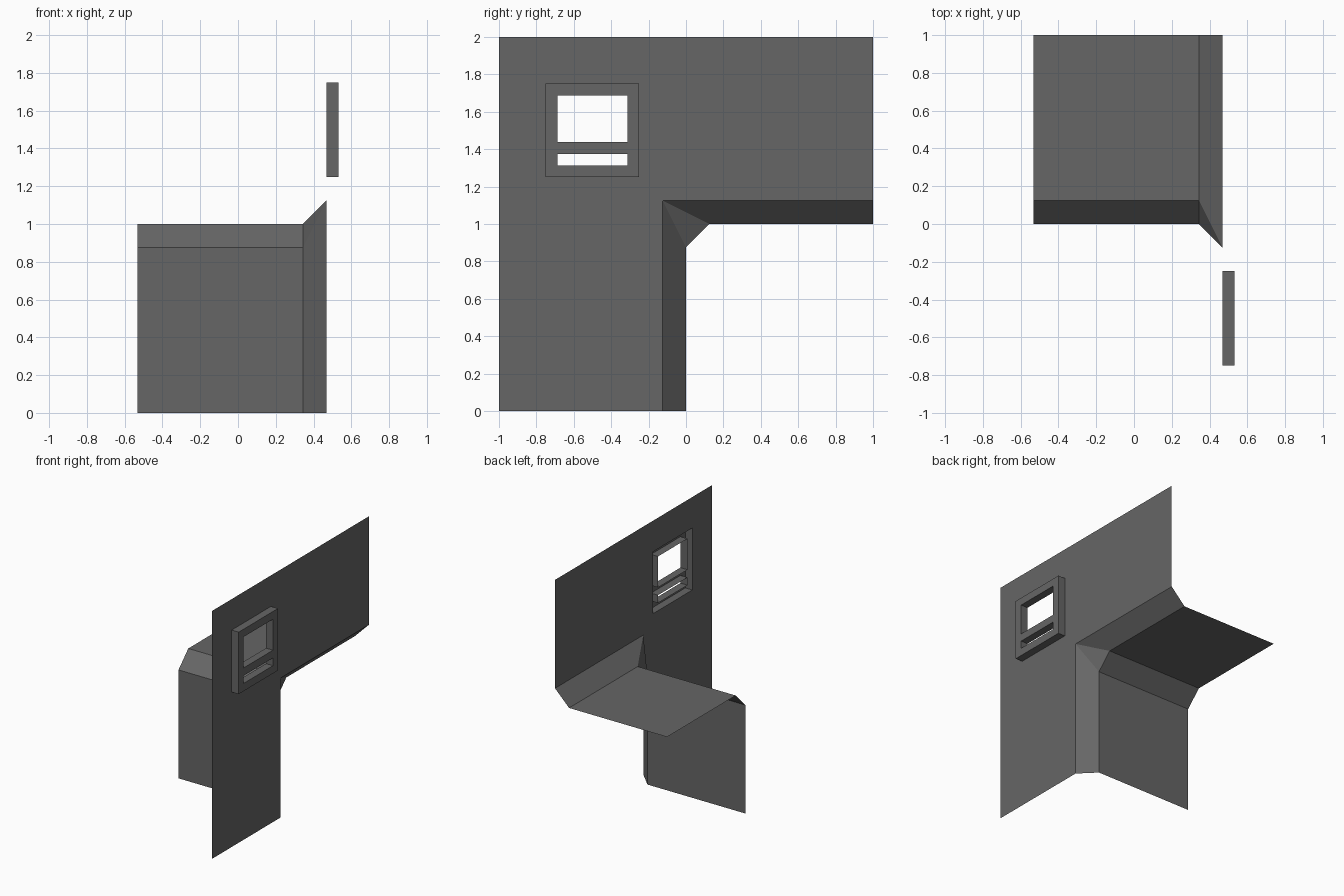
import bpy, bmesh

if "Cube" in bpy.data.objects:
    bpy.data.objects.remove(bpy.data.objects["Cube"])

grey = bpy.data.materials.new("dark grey")
grey.diffuse_color = (0.133, 0.133, 0.133, 1)
grey.use_nodes = True
grey.node_tree.nodes["Principled BSDF"].inputs["Base Color"].default_value = grey.diffuse_color

XL, XW, XF = -0.53125, 0.46875, 0.53125   # left edge, side wall, window front
B = 0.125                                 # chamfer size
XB = XW - B


def make(name, faces):
    """Build one sheet object from a list of polygons."""
    bm = bmesh.new()
    for f in faces:
        bm.faces.new([bm.verts.new(p) for p in f])
    bmesh.ops.remove_doubles(bm, verts=bm.verts[:], dist=1e-5)
    mesh = bpy.data.meshes.new(name)
    bm.to_mesh(mesh)
    bm.free()
    mesh.materials.append(grey)
    ob = bpy.data.objects.new(name, mesh)
    bpy.context.collection.objects.link(ob)
    return ob


def panel(x, ys, zs, skip):
    """Grid of quads facing +x, leaving out the cells where skip(y, z) is true."""
    out = []
    for y0, y1 in zip(ys, ys[1:]):
        for z0, z1 in zip(zs, zs[1:]):
            if not skip((y0 + y1) / 2, (z0 + z1) / 2):
                out.append([(x, y0, z0), (x, y1, z0), (x, y1, z1), (x, y0, z1)])
    return out


def tube(y0, y1, z0, z1, inward):
    """Four sides joining the side wall to the window front."""
    c = [(y0, z0), (y1, z0), (y1, z1), (y0, z1)]
    out = []
    for a, b in zip(c, c[1:] + c[:1]):
        q = [(XW, *a), (XW, *b), (XF, *b), (XF, *a)]
        out.append(q[::-1] if inward else q)
    return out


# side wall: L-shaped sheet with a window opening
make("side_wall", panel(
    XW, [-1, -0.75, -0.25, -B, 1], [0, 1 + B, 1.25, 1.75, 2],
    lambda y, z: (y > -B and z < 1 + B) or (-0.75 < y < -0.25 and 1.25 < z < 1.75)))

# window frame: hollow raised frame with a crossbar and two openings
panes = [(1.3125, 1.375), (1.4375, 1.6875)]
frame = panel(
    XF, [-0.75, -0.6875, -0.3125, -0.25],
    [1.25, 1.3125, 1.375, 1.4375, 1.6875, 1.75],
    lambda y, z: abs(y + 0.5) < 0.1 and any(a < z < b for a, b in panes))
frame += tube(-0.75, -0.25, 1.25, 1.75, False)
for a, b in panes:
    frame += tube(-0.6875, -0.3125, a, b, True)
make("window_frame", frame)

# front wall, ledge top and the chamfer between them
make("front_wall", [[(XL, 0, 0), (XB, 0, 0), (XB, 0, 1 - B), (XL, 0, 1 - B)]])
make("ledge_top", [[(XL, B, 1), (XB, B, 1), (XB, 1, 1), (XL, 1, 1)]])
make("ledge_chamfer", [[(XL, 0, 1 - B), (XB, 0, 1 - B), (XB, B, 1), (XL, B, 1)]])

# chamfers joining the side wall to the front wall and ledge, with corner triangle
corner, low, high = (XW, -B, 1 + B), (XB, 0, 1 - B), (XB, B, 1)
make("wall_chamfer", [
    [(XB, 0, 0), (XW, -B, 0), corner, low],
    [high, corner, (XW, 1, 1 + B), (XB, 1, 1)],
    [low, corner, high]])
